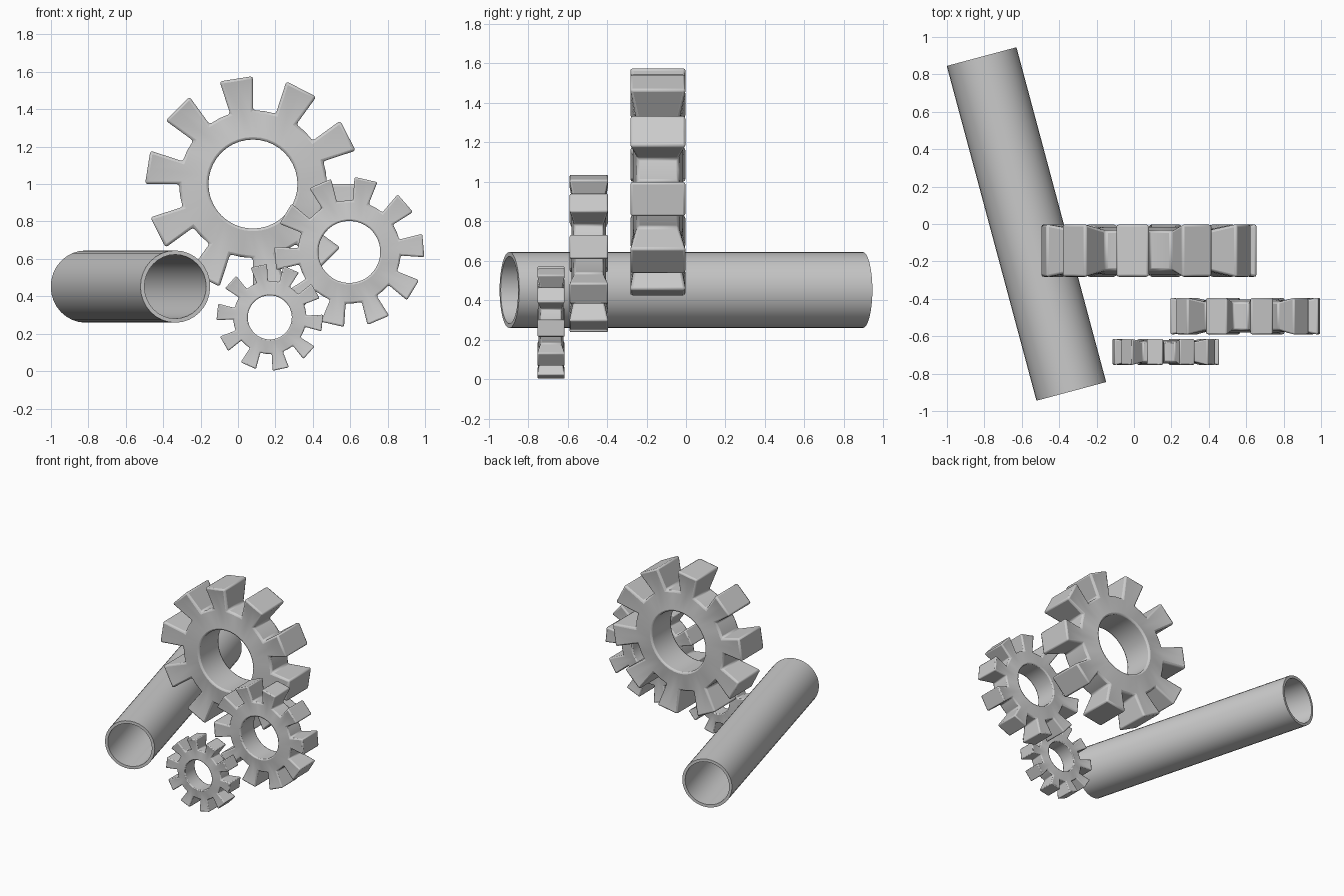
import bpy, bmesh
from math import cos, sin, tau, radians

if "Cube" in bpy.data.objects:
    bpy.data.objects.remove(bpy.data.objects["Cube"])


def finish(name, bm, loc, rot_z=0.0, bevel=0.0):
    bmesh.ops.recalc_face_normals(bm, faces=bm.faces[:])
    me = bpy.data.meshes.new(name)
    bm.to_mesh(me)
    bm.free()
    ob = bpy.data.objects.new(name, me)
    bpy.context.collection.objects.link(ob)
    ob.location = loc
    ob.rotation_euler.z = rot_z
    if bevel:
        mod = ob.modifiers.new("soft_edges", "BEVEL")
        mod.width, mod.segments = bevel, 2
        mod.limit_method, mod.angle_limit = "ANGLE", radians(30)
    bpy.ops.object.select_all(action="DESELECT")
    ob.select_set(True)
    bpy.context.view_layer.objects.active = ob
    bpy.ops.object.shade_smooth_by_angle(angle=radians(30))
    return ob


def gear(name, loc, s, phase, teeth=10):
    # s scales the whole gear; the web thins to the root and teeth flare out again
    bm = bmesh.new()
    n = teeth * 4
    hole, root, tip = (0.238, 0.128), (0.395, 0.108), (0.577, 0.1425)

    def vert(j, ring, side):
        r, h = ring
        a = radians(phase) + (j - 1) * tau / n
        if ring is tip and j % 4 == 1:
            r *= cos(tau / n)          # keeps the tooth tip flat
        return bm.verts.new((s * r * cos(a), side * s * h, s * r * sin(a)))

    H, R, T = {}, {}, {}
    for side in (-1, 1):
        for j in range(n):
            H[side, j] = vert(j, hole, side)
            R[side, j] = vert(j, root, side)
            if j % 4 < 3:
                T[side, j] = vert(j, tip, side)
    for j in range(n):
        k = (j + 1) % n
        tooth = j % 4 < 2
        for side in (-1, 1):
            bm.faces.new((H[side, j], H[side, k], R[side, k], R[side, j]))
            if tooth:
                bm.faces.new((R[side, j], R[side, k], T[side, k], T[side, j]))
        bm.faces.new((H[-1, j], H[-1, k], H[1, k], H[1, j]))
        rim = T if tooth else R
        bm.faces.new((rim[-1, j], rim[-1, k], rim[1, k], rim[1, j]))
        if j % 4 in (0, 2):            # tooth flanks
            bm.faces.new((R[-1, j], R[1, j], T[1, j], T[-1, j]))
    return finish(name, bm, loc, bevel=0.014 * s)


def pipe(name, loc, rot_z, length, r_out, r_in, n=32):
    bm = bmesh.new()
    loops = []
    for r, y in ((r_out, -1), (r_out, 1), (r_in, 1), (r_in, -1)):
        loops.append([bm.verts.new((r * cos(tau * i / n), y * length / 2,
                                    r * sin(tau * i / n))) for i in range(n)])
    for a in range(4):
        p, q = loops[a], loops[(a + 1) % 4]
        for i in range(n):
            k = (i + 1) % n
            bm.faces.new((p[i], p[k], q[k], q[i]))
    return finish(name, bm, loc, rot_z)


# Three gears, stepped back in depth
gear("large_gear", (0.08, -0.1425, 1.0), 1.0, -9)
gear("medium_gear", (0.595, -0.4925, 0.637), 0.697, 5)
gear("small_gear", (0.17, -0.684, 0.287), 0.495, -6)
# Open tube lying beside them
pipe("tube", (-0.575, 0.0, 0.452), radians(15), 1.853, 0.193, 0.171)
